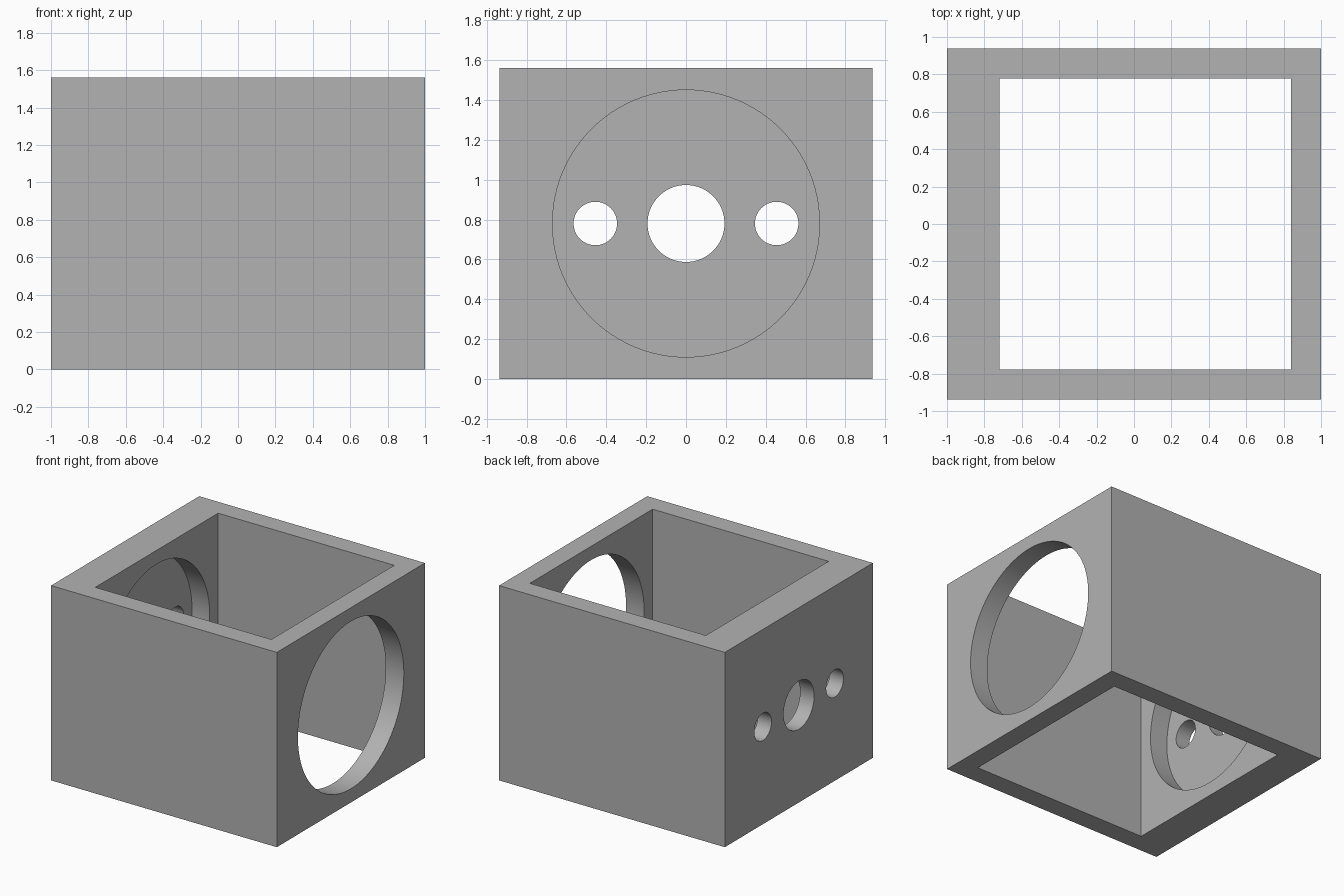
import bpy
import math

default_cube = bpy.data.objects.get("Cube")
if default_cube:
    bpy.data.objects.remove(default_cube, do_unlink=True)

HEIGHT = 1.56
MID = HEIGHT / 2


def add_block(name, x0, x1, y0, y1, z0, z1):
    bpy.ops.mesh.primitive_cube_add(
        size=1, location=((x0 + x1) / 2, (y0 + y1) / 2, (z0 + z1) / 2))
    block = bpy.context.object
    block.name = name
    block.scale = (x1 - x0, y1 - y0, z1 - z0)
    bpy.ops.object.transform_apply(location=True, rotation=False, scale=True)
    return block


def add_bore(name, radius, y, x0, x1):
    """Cylinder along x used to drill a round hole."""
    bpy.ops.mesh.primitive_cylinder_add(
        vertices=96, radius=radius, depth=x1 - x0,
        location=((x0 + x1) / 2, y, MID), rotation=(0, math.pi / 2, 0))
    bore = bpy.context.object
    bore.name = name
    return bore


def cut(target, cutter):
    mod = target.modifiers.new(cutter.name, "BOOLEAN")
    mod.operation = "DIFFERENCE"
    mod.solver = "EXACT"
    mod.object = cutter
    bpy.context.view_layer.objects.active = target
    bpy.ops.object.modifier_apply(modifier=mod.name)
    bpy.data.objects.remove(cutter, do_unlink=True)


# Outer block
housing = add_block("housing", -1, 1, -0.937, 0.937, 0, HEIGHT)

# Square shaft open at top and bottom
cut(housing, add_block("shaft_cutter", -0.72, 0.84, -0.777, 0.777, -0.2, HEIGHT + 0.2))

# Large opening in the left wall and matching recess inside the right wall
cut(housing, add_bore("large_bore_cutter", 0.67, 0, -0.876, 1.2))

# Centre hole and two side holes through the right wall
for name, radius, y in (("centre_hole_cutter", 0.193, 0),
                        ("front_hole_cutter", 0.109, -0.455),
                        ("back_hole_cutter", 0.109, 0.455)):
    cut(housing, add_bore(name, radius, y, -1.2, -0.5))

# Plain grey finish
grey = bpy.data.materials.new("plain_grey")
grey.use_nodes = True
colour = (0.448, 0.448, 0.448, 1)
grey.diffuse_color = colour
grey.node_tree.nodes["Principled BSDF"].inputs["Base Color"].default_value = colour
housing.data.materials.clear()
housing.data.materials.append(grey)

# Smooth bore walls with crisp rims
bpy.ops.object.select_all(action="DESELECT")
housing.select_set(True)
bpy.context.view_layer.objects.active = housing
bpy.ops.object.shade_smooth_by_angle(angle=math.radians(30))
